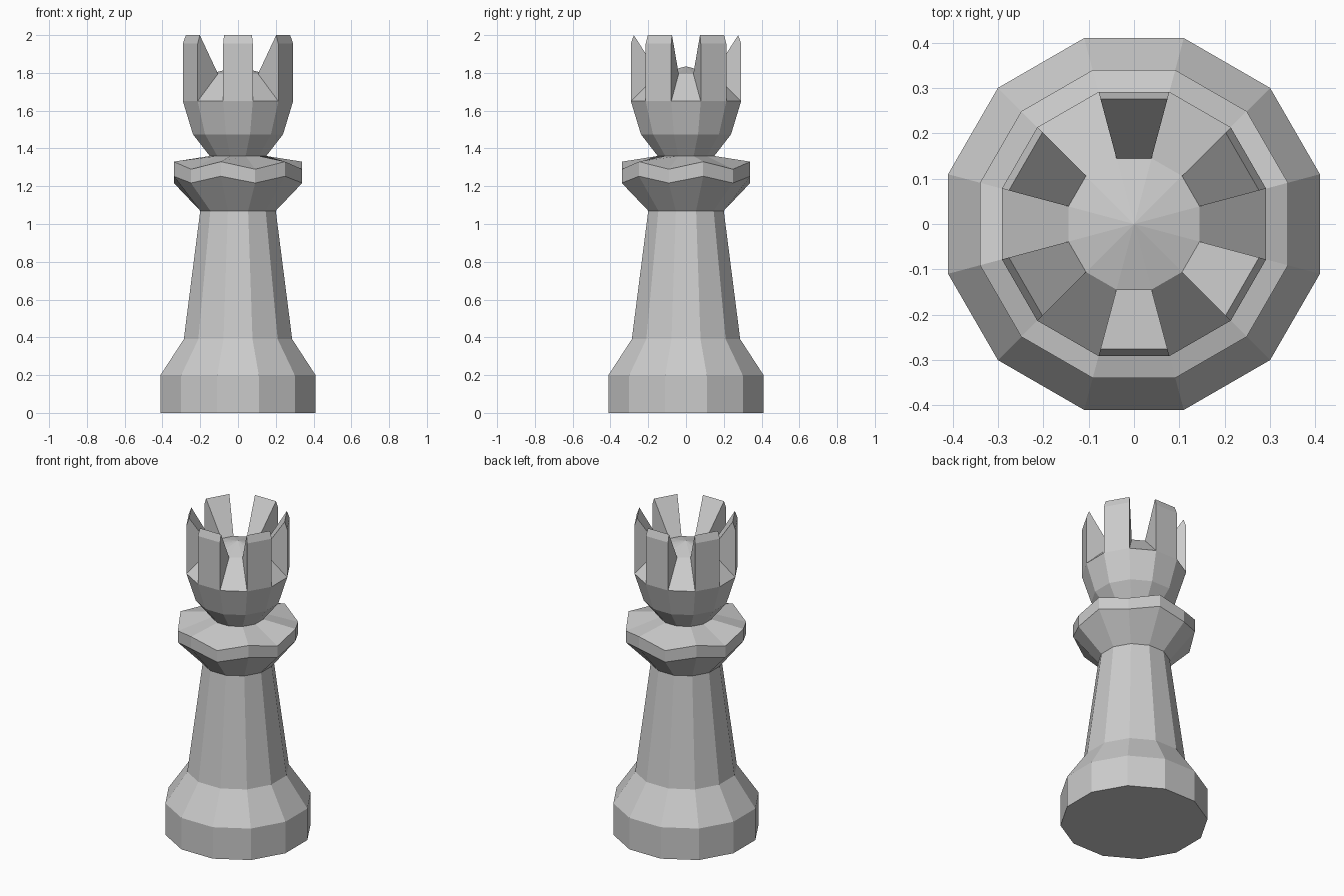
import bpy
import bmesh
from math import cos, sin, radians

if "Cube" in bpy.data.objects:
    bpy.data.objects.remove(bpy.data.objects["Cube"])

SIDES = 12


def point(i, r, z, wave=0.0):
    """Point on a 12-sided ring; wave lifts and lowers alternate corners."""
    a = radians(15 + 30 * i)
    return (r * cos(a), r * sin(a), z + (wave if i % 2 == 0 else -wave))


def finish(bm, name):
    bmesh.ops.remove_doubles(bm, verts=bm.verts, dist=1e-5)
    bmesh.ops.recalc_face_normals(bm, faces=bm.faces)
    mesh = bpy.data.meshes.new(name)
    bm.to_mesh(mesh)
    bm.free()
    bpy.context.collection.objects.link(bpy.data.objects.new(name, mesh))


def lathe(name, profile, bottom=False):
    """Join rings of (radius, z, wave) into a faceted shell."""
    bm = bmesh.new()
    rings = [[bm.verts.new(point(i, *p)) for i in range(SIDES)] for p in profile]
    for low, high in zip(rings, rings[1:]):
        for i in range(SIDES):
            j = (i + 1) % SIDES
            bm.faces.new((low[i], low[j], high[j], high[i]))
    if bottom:
        bm.faces.new(rings[0][::-1])
    finish(bm, name)


# Foot and tapering column
lathe("base_and_column",
      [(0.425, 0), (0.425, 0.2), (0.297, 0.39), (0.207, 1.07)], bottom=True)

# Collar with a zigzag rim
lathe("collar", [(0.207, 1.07), (0.352, 1.235, 0.018),
                 (0.352, 1.31, 0.02), (0.155, 1.36)])

# Cup-shaped head
lathe("head", [(0.155, 1.36), (0.247, 1.475), (0.302, 1.65)])

# Crown: six raised blocks, six sloping gaps and a low cone in the middle
OUTER, INNER = (0.302, 1.65), (0.15, 1.795)
BLOCK = [OUTER, (0.302, 1.955), (0.286, 2.0), INNER]
bm = bmesh.new()


def face(points):
    bm.faces.new([bm.verts.new(p) for p in points])


for i in range(SIDES):
    j = i + 1
    face([point(i, *INNER), point(j, *INNER), (0, 0, 1.835)])
    is_block = i % 2 == 0
    path = BLOCK if is_block else [OUTER, INNER]
    for a, b in zip(path, path[1:]):
        face([point(i, *a), point(j, *a), point(j, *b), point(i, *b)])
    if is_block:
        face([point(i, *p) for p in reversed(BLOCK)])
        face([point(j, *p) for p in BLOCK])
finish(bm, "crown")
